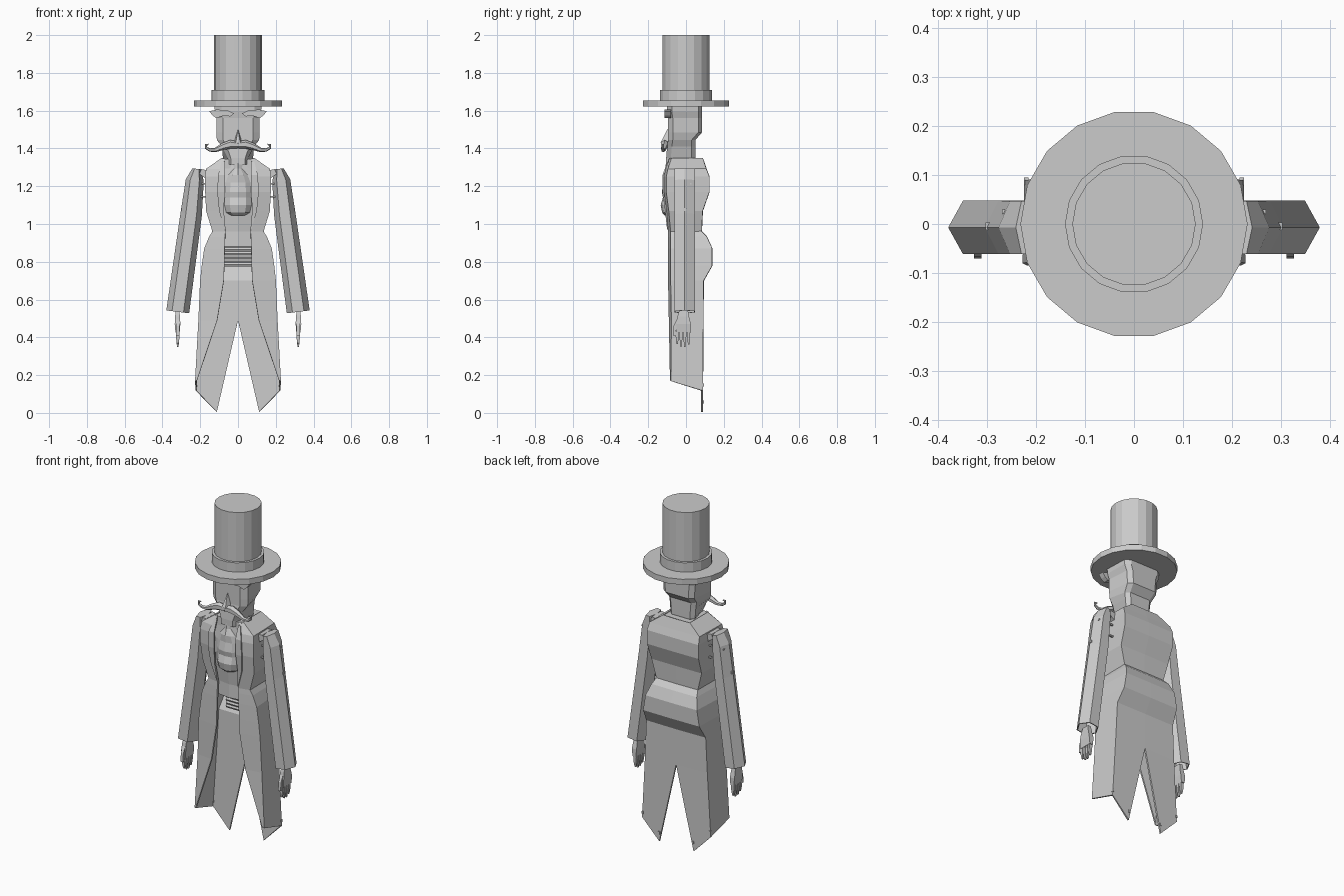
import bpy, bmesh, math
from mathutils import Vector

if "Cube" in bpy.data.objects:
    bpy.data.objects.remove(bpy.data.objects["Cube"])


def finish(bm, name, mirror=False, thick=0):
    bmesh.ops.recalc_face_normals(bm, faces=bm.faces)
    me = bpy.data.meshes.new(name)
    bm.to_mesh(me)
    bm.free()
    ob = bpy.data.objects.new(name, me)
    bpy.context.collection.objects.link(ob)
    if mirror:
        m = ob.modifiers.new("mirror", 'MIRROR')
        m.merge_threshold = 0.0005
    if thick:
        s = ob.modifiers.new("thickness", 'SOLIDIFY')
        s.thickness, s.offset = thick, 0
    return ob


def loft(name, rings, closed=True, caps=(True, True), **kw):
    """Skin a list of point rings into a surface."""
    bm = bmesh.new()
    rows = [[bm.verts.new(p) for p in r] for r in rings]
    n = len(rows[0])
    for a, b in zip(rows, rows[1:]):
        for i in range(n if closed else n - 1):
            j = (i + 1) % n
            bm.faces.new((a[i], a[j], b[j], b[i]))
    if closed and caps[0]:
        bm.faces.new(rows[0])
    if closed and caps[1]:
        bm.faces.new(rows[-1])
    return finish(bm, name, **kw)


def box(name, lo, hi, **kw):
    rings = [[(lo[0], lo[1], z), (hi[0], lo[1], z), (hi[0], hi[1], z), (lo[0], hi[1], z)]
             for z in (lo[2], hi[2])]
    return loft(name, rings, **kw)


def circle(r, z, n=18):
    return [(r * math.cos(2 * math.pi * (i + .5) / n + math.pi / 2),
             r * math.sin(2 * math.pi * (i + .5) / n + math.pi / 2), z) for i in range(n)]


def tube(name, path, n=6, **kw):
    """Tapered tube along (x, y, z, radius) points lying in an xz plane."""
    pts = [Vector(p[:3]) for p in path]
    rings = []
    for i, p in enumerate(pts):
        t = (pts[min(i + 1, len(pts) - 1)] - pts[max(i - 1, 0)]).normalized()
        u, v, r = Vector((t.z, 0, -t.x)), Vector((0, 1, 0)), path[i][3]
        rings.append([p + u * r * math.cos(2 * math.pi * k / n) + v * r * math.sin(2 * math.pi * k / n)
                      for k in range(n)])
    return loft(name, rings, **kw)


def plate(name, outline, y0, y1, **kw):
    """Extrude an xz outline between two y values."""
    return loft(name, [[(x, y, z) for x, z in outline] for y in (y0, y1)], **kw)


# Top hat
loft("hat_brim", [circle(.232, 1.622), circle(.232, 1.655)])
loft("hat_band", [circle(.141, 1.65), circle(.141, 1.71)])
loft("hat_crown", [circle(.126, 1.65), circle(.126, 2.0)])

# Head: z, half width front, half width back, front y, back y
head = [(1.315, .052, .06, -.105, .045), (1.35, .055, .08, -.105, .05), (1.41, .085, .085, -.1, .05),
        (1.445, .112, .09, -.095, .05), (1.485, .115, .1, -.095, .085), (1.56, .115, .105, -.095, .085),
        (1.595, .122, .12, -.1, .085), (1.625, .125, .12, -.1, .085)]
loft("head", [[(-f, y0 + .025, z), (-f * .7, y0, z), (f * .7, y0, z), (f, y0 + .025, z),
               (b, y1 - .02, z), (b * .75, y1, z), (-b * .75, y1, z), (-b, y1 - .02, z)]
              for z, f, b, y0, y1 in head])

# Face parts
plate("eyebrow", [(.02, 1.585), (.04, 1.57), (.08, 1.572), (.115, 1.56), (.135, 1.575), (.152, 1.597),
                  (.11, 1.606), (.05, 1.6)], -.113, -.08, mirror=True)
loft("nose", [[(-.024, -.092, 1.425), (.024, -.092, 1.425), (0, -.09, 1.505)],
              [(-.012, -.135, 1.43), (.012, -.135, 1.43), (0, -.1, 1.5)]])
tube("moustache", [(0, -.113, 1.418, .018), (.04, -.113, 1.422, .023), (.08, -.116, 1.41, .018),
                   (.12, -.12, 1.392, .012), (.15, -.122, 1.392, .009), (.17, -.122, 1.404, .007),
                   (.17, -.122, 1.42, .006), (.157, -.122, 1.421, .004)], mirror=True)

# Shirt collar
loft("collar", [[(-w, -.088, z), (w, -.088, z), (w, .085, z), (-w, .085, z)]
                for w, z in ((.095, 1.295), (.086, 1.345))], caps=(False, True))

# Tailcoat: z, front edge x, front corner x, back corner x, front y, back y
coat = [(1.345, .07, .086, .086, -.086, .086), (1.29, .078, .165, .16, -.105, .105),
        (1.25, .077, .172, .165, -.113, .12), (1.17, .075, .17, .165, -.113, .12),
        (1.07, .08, .165, .16, -.1, .085), (.96, .066, .132, .132, -.09, .08),
        (.93, .068, .15, .145, -.09, .108), (.87, .07, .175, .165, -.09, .135),
        (.78, .072, .188, .18, -.09, .135), (.7, .075, .197, .19, -.09, .09),
        (.49, .11, .206, .2, -.086, .088)]
rows = [[(e, f, z), (s, f + .012, z), (b, k, z), (0, k, z)] for z, e, s, b, f, k in coat]
rows.append([(.217, -.08, .172), (.223, -.078, .168), (.222, .085, .118), (.112, .085, .005)])
loft("tailcoat", rows, closed=False, mirror=True, thick=.01)

# Lapels folded along the coat opening
loft("lapel", [[(a, y, z), (b, y, z)] for a, b, y, z in
               ((.07, .086, -.094, 1.33), (.07, .105, -.12, 1.26), (.07, .11, -.12, 1.17),
                (.075, .1, -.107, 1.07), (.066, .07, -.096, .97))],
     closed=False, mirror=True, thick=.008)

# Waistcoat front and waist sash
loft("waistcoat", [[(-w, y + .015, z), (0, y, z), (w, y + .015, z)] for w, y, z in
                   ((.08, -.088, 1.335), (.11, -.1, 1.22), (.11, -.095, 1.08), (.1, -.08, .96), (.11, -.08, .88))],
     closed=False, thick=.008)
for i in range(5):
    z = .785 + i * .02
    loft("sash_fold", [[(x, .012 * math.cos(a), z + .012 * math.sin(a))
                        for a in [k * math.pi / 3 for k in range(6)]] for x in (-.072, .072)])

# Ruffled cravat: z, half width, front y
cravat = [(1.045, .035, -.112), (1.06, .062, -.126), (1.1, .072, -.134), (1.14, .07, -.122),
          (1.17, .07, -.128), (1.22, .066, -.118), (1.26, .05, -.12), (1.295, .02, -.11), (1.33, .03, -.105)]
loft("cravat", [[(-w, -.095, z), (-w * .6, y + .008, z), (0, y, z), (w * .6, y + .008, z), (w, -.095, z)]
                for z, w, y in cravat])

# Sleeves: centre x, centre z, half width
sleeve = [(.218, 1.29, .022), (.229, 1.23, .045), (.248, 1.05, .054), (.319, .535, .058)]
u = Vector((.992, 0, .124))
rings = []
for x, z, w in sleeve:
    rings.append([Vector((x, -.007, z)) + u * w * math.cos(k * math.pi / 3)
                  + Vector((0, .06 * math.sin(k * math.pi / 3), 0)) for k in range(6)])
loft("sleeve", rings, caps=(True, False), mirror=True, thick=.006)

# Shoulder patch and loose threads joining sleeve to coat
loft("shoulder_patch", [[(.165, y, 1.285), (.195, y, 1.29), (.205, y, 1.265), (.17, y, 1.24)]
                        for y in (-.05, .04)], mirror=True)
for z in (1.21, 1.14):
    for y in (-.03, .02):
        box("thread", (.165, y, z), (.27, y + .01, z + .008), mirror=True)
box("sleeve_button", (.285, -.012, 1.07), (.303, .003, 1.085), mirror=True)

# Hands: palm, four fingers and thumb
loft("palm", [[(.32 - w, a, z), (.32 + w, a, z), (.32 + w, b, z), (.32 - w, b, z)] for w, a, b, z in
              ((.009, -.035, .01, .545), (.013, -.045, .016, .51), (.015, -.052, .026, .47),
               (.011, -.05, .027, .425))], mirror=True)
for i, tip in enumerate((.365, .352, .35, .362)):
    y = -.047 + i * .0205
    loft("finger", [[(.319 - w, y - d, z), (.319 + w, y - d, z), (.319 + w, y + d + .0, z), (.319 - w, y + d, z)]
                    for w, d, z in ((.01, .008, .43), (.008, .007, .39), (.004, .004, tip))], mirror=True)
loft("thumb", [[(.311, y - .008, z), (.327, y - .008, z), (.327, y + .008, z), (.311, y + .008, z)]
               for y, z in ((-.04, .495), (-.058, .46), (-.062, .41))], mirror=True)

# Tail buttons at the coat hem
for x, z in ((.105, .05), (.215, .14)):
    box("tail_button", (x, .08, z), (x + .01, .095, z + .015), mirror=True)
